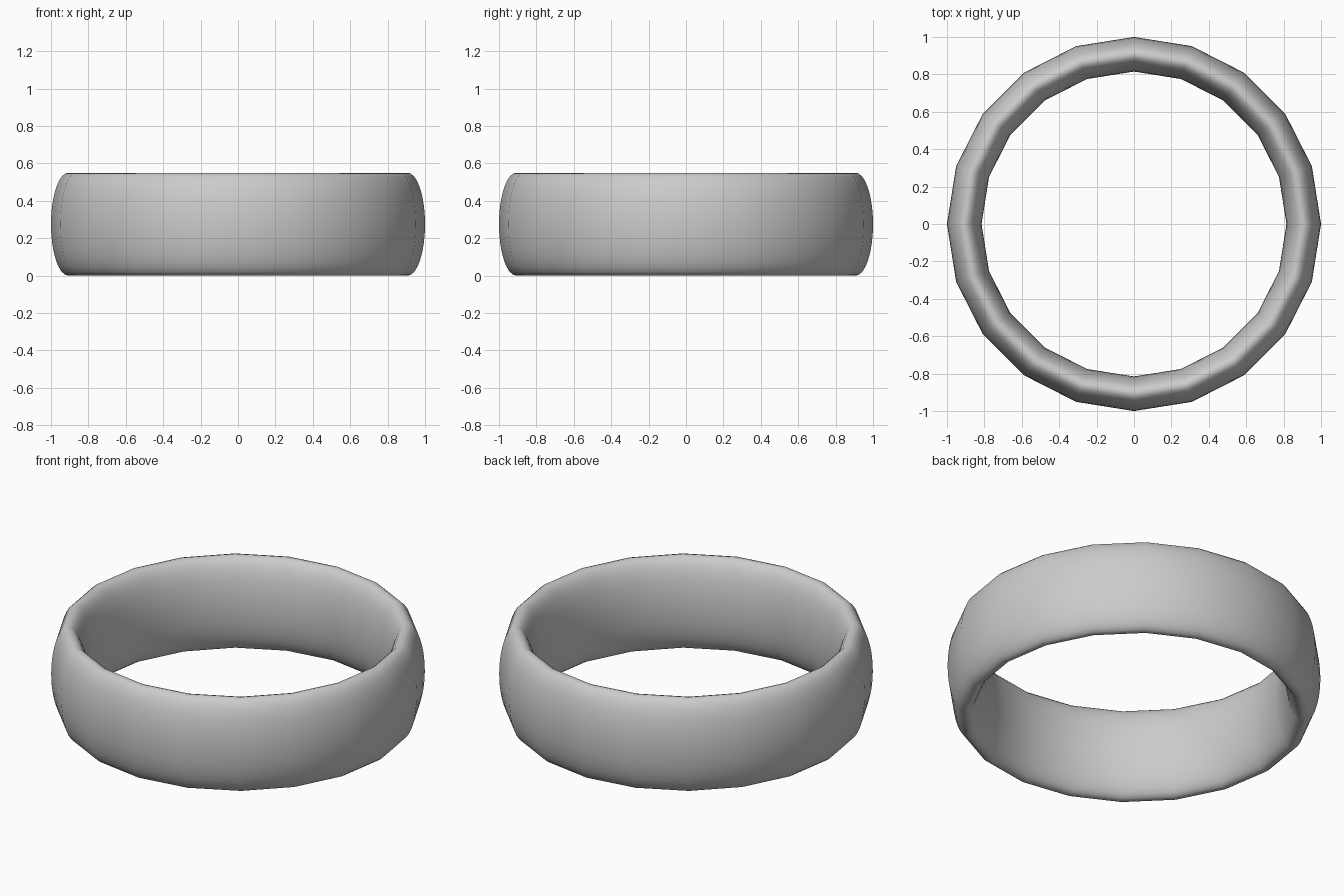
import bpy

if "Cube" in bpy.data.objects:
    bpy.data.objects.remove(bpy.data.objects["Cube"])

# Ring band: a torus with 20 sides around, stretched upward to an oval section
OUTER, INNER, HEIGHT = 1.0, 0.815, 0.55
major = (OUTER + INNER) / 2
minor = (OUTER - INNER) / 2

bpy.ops.mesh.primitive_torus_add(
    major_segments=20, minor_segments=32,
    major_radius=major, minor_radius=minor,
    location=(0, 0, HEIGHT / 2))
band = bpy.context.object
band.name = "ring_band"
band.scale.z = HEIGHT / (2 * minor)
bpy.ops.object.transform_apply(location=False, rotation=False, scale=True)
bpy.ops.object.shade_smooth()
